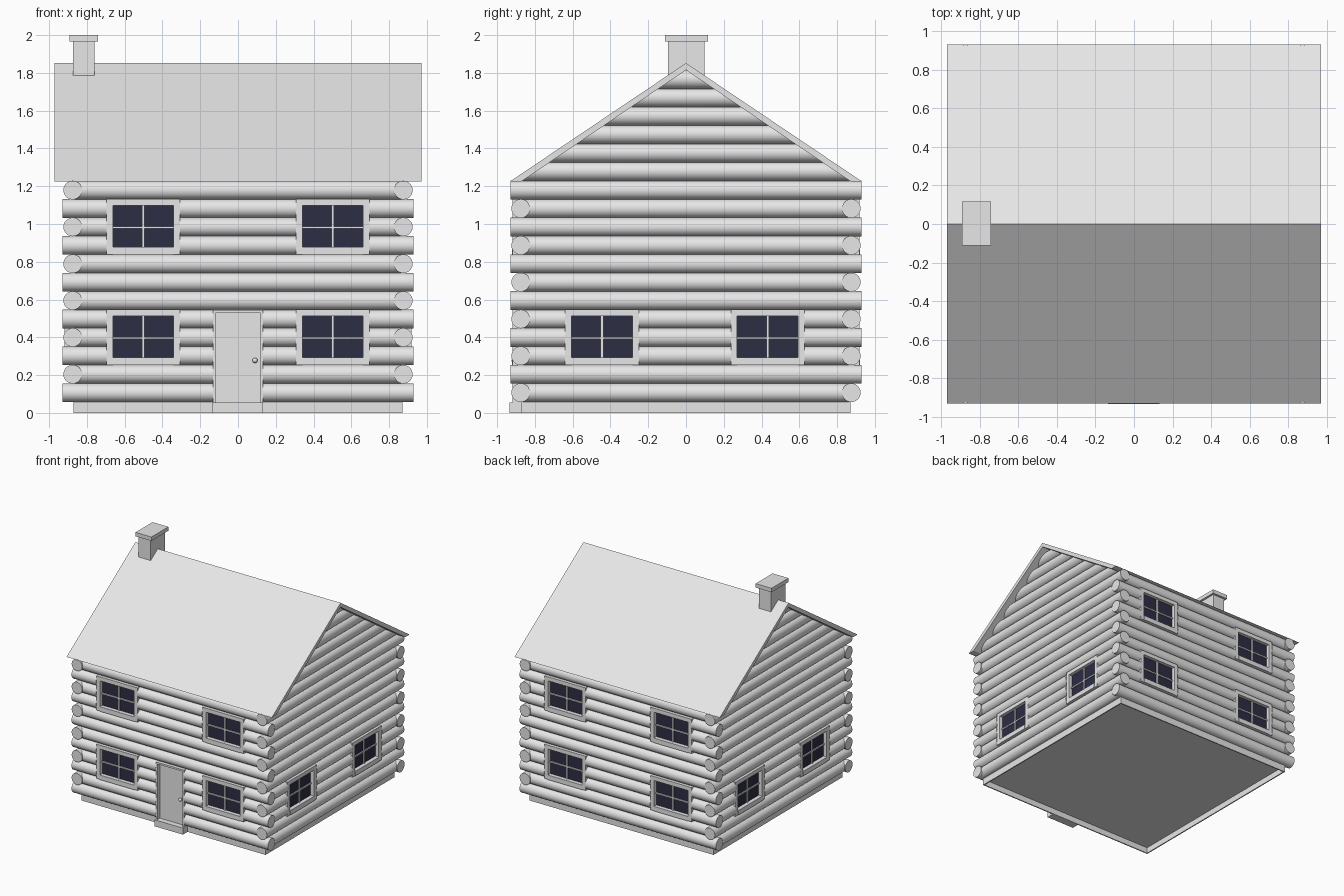
import bpy, bmesh, math
from mathutils import Matrix, Vector

if "Cube" in bpy.data.objects:
    bpy.data.objects.remove(bpy.data.objects["Cube"], do_unlink=True)

WALL = 0.875            # distance of log axes from the centre
STEP, R = 0.0975, 0.0495
BASE = 0.107            # height of the lowest log axis
ROOF_X = 0.972
APEX_IN, EAVE_IN, EAVE_Z = 1.815, 0.872, 1.225


def material(name, rgb):
    m = bpy.data.materials.new(name)
    m.use_nodes = True
    m.diffuse_color = (*rgb, 1)
    m.node_tree.nodes["Principled BSDF"].inputs["Base Color"].default_value = (*rgb, 1)
    return m


GREY = material("pale grey", (0.8, 0.8, 0.8))
NAVY = material("dark navy glass", (0.026, 0.026, 0.06))


def finish(name, bm, mat=GREY, turn=0, smooth=False):
    """Turn a bmesh into an object, rotated about z by quarter turns."""
    bmesh.ops.rotate(bm, verts=bm.verts, cent=(0, 0, 0),
                     matrix=Matrix.Rotation(turn * math.pi / 2, 3, 'Z'))
    bmesh.ops.recalc_face_normals(bm, faces=bm.faces)
    me = bpy.data.meshes.new(name)
    bm.to_mesh(me)
    bm.free()
    me.materials.append(mat)
    ob = bpy.data.objects.new(name, me)
    bpy.context.collection.objects.link(ob)
    if smooth:
        bpy.ops.object.select_all(action='DESELECT')
        ob.select_set(True)
        bpy.context.view_layer.objects.active = ob
        bpy.ops.object.shade_smooth_by_angle(angle=math.radians(35))
    return ob


def add_box(bm, x, y, z):
    size = [b - a for a, b in (x, y, z)]
    mid = [(a + b) / 2 for a, b in (x, y, z)]
    bmesh.ops.create_cube(bm, size=1, matrix=Matrix.Translation(mid) @ Matrix.Diagonal((*size, 1)))


def box(name, x, y, z, mat=GREY):
    bm = bmesh.new()
    add_box(bm, x, y, z)
    return finish(name, bm, mat)


def add_log(bm, u0, u1, z):
    m = Matrix.Translation(((u0 + u1) / 2, -WALL, z)) @ Matrix.Rotation(math.pi / 2, 4, 'Y')
    bmesh.ops.create_cone(bm, cap_ends=True, segments=28, radius1=R, radius2=R,
                          depth=u1 - u0, matrix=m)


def log_wall(name, turn, openings, long_row):
    """Twelve logs, alternately long and short, interrupted by openings."""
    bm = bmesh.new()
    for row in range(12):
        end = 0.93 if row % 2 == long_row else WALL
        start = -end
        for u0, u1, first, last in sorted(openings):
            if first <= row <= last:
                add_log(bm, start, u0, BASE + row * STEP)
                start = u1
        add_log(bm, start, end, BASE + row * STEP)
    finish(name, bm, turn=turn, smooth=True)


def gable(name, turn):
    """Logs above the eaves, trimmed to the underside of the roof."""
    bm = bmesh.new()
    for row in range(12, 18):
        add_log(bm, -WALL, WALL, BASE + row * STEP)
    for side in (-1, 1):
        normal = Vector((side * (APEX_IN - EAVE_Z), 0, EAVE_IN))
        cut = bmesh.ops.bisect_plane(bm, geom=bm.verts[:] + bm.edges[:] + bm.faces[:],
                                     plane_co=(0, 0, APEX_IN), plane_no=normal,
                                     clear_outer=True)
        edges = [e for e in cut["geom_cut"] if isinstance(e, bmesh.types.BMEdge)]
        bmesh.ops.holes_fill(bm, edges=edges, sides=0)
    finish(name, bm, turn=turn, smooth=True)


def window(name, turn, u0, u1, first, last):
    """Casing, sill, glazing bars and glass filling one opening."""
    z0 = BASE + first * STEP - R
    z1 = BASE + last * STEP + R
    mid, inset = (u0 + u1) / 2, 0.034
    deep, face, bar = -0.83, -0.918, -0.897
    gz0, gz1 = z0 + 0.04, z1 - inset
    bm = bmesh.new()
    add_box(bm, (u0, u0 + inset), (face, deep), (z0, z1))
    add_box(bm, (u1 - inset, u1), (face, deep), (z0, z1))
    add_box(bm, (u0 + inset, u1 - inset), (face, deep), (gz1, z1))
    add_box(bm, (u0 + inset, u1 - inset), (face - 0.004, deep), (z0, gz0))
    add_box(bm, (mid - 0.007, mid + 0.007), (bar, deep), (gz0, gz1))
    gm = (gz0 + gz1) / 2 - 0.006
    add_box(bm, (u0 + inset, u1 - inset), (bar, deep), (gm - 0.006, gm + 0.006))
    finish(name + "_frame", bm, turn=turn)
    bm = bmesh.new()
    add_box(bm, (u0 + inset, u1 - inset), (-0.888, -0.88), (gz0, gz1))
    finish(name + "_glass", bm, NAVY, turn)


# Walls and windows
upper = [(s - 0.195, s + 0.195, 8, 10) for s in (-0.502, 0.502)]
lower = [(s - 0.195, s + 0.195, 2, 4) for s in (-0.502, 0.502)]
sides = [(s - 0.195, s + 0.195, 2, 4) for s in (-0.445, 0.432)]
door_hole = [(-0.132, 0.132, 0, 4)]
walls = {"front": (0, upper + lower, door_hole, 0),
         "left": (1, sides, [], 1),
         "back": (2, upper + lower, [], 0),
         "right": (3, sides, [], 1)}
for side, (turn, panes, extra, long_row) in walls.items():
    log_wall(side + "_log_wall", turn, panes + extra, long_row)
    for i, hole in enumerate(panes):
        window(f"{side}_window_{i + 1}", turn, *hole)
    if long_row:
        gable(side + "_gable", turn)

# Door with frame, knob and step
bm = bmesh.new()
for s in (-1, 1):
    add_box(bm, sorted((s * 0.119, s * 0.132)), (-0.918, -0.83), (0.055, 0.545))
add_box(bm, (-0.119, 0.119), (-0.918, -0.83), (0.53, 0.545))
finish("door_frame", bm)
box("door", (-0.119, 0.119), (-0.887, -0.84), (0.055, 0.53))
bm = bmesh.new()
bmesh.ops.create_uvsphere(bm, u_segments=16, v_segments=10, radius=0.014,
                          matrix=Matrix.Translation((0.09, -0.91, 0.278)))
bmesh.ops.create_cone(bm, cap_ends=True, segments=12, radius1=0.006, radius2=0.006, depth=0.03,
                      matrix=Matrix.Translation((0.09, -0.895, 0.278))
                      @ Matrix.Rotation(math.pi / 2, 4, 'X'))
finish("door_knob", bm, smooth=True)
box("door_step", (-0.135, 0.132), (-0.935, -0.872), (0, 0.056))

# Foundation ring and floor
bm = bmesh.new()
for s in (-1, 1):
    add_box(bm, (-0.872, 0.872), sorted((s * 0.862, s * 0.872)), (0, 0.065))
    add_box(bm, sorted((s * 0.862, s * 0.872)), (-0.862, 0.862), (0, 0.065))
finish("foundation", bm)
box("floor", (-0.862, 0.862), (-0.862, 0.862), (0.05, 0.065))

# Roof: chevron profile extruded along x
bm = bmesh.new()
profile = [(-0.932, EAVE_Z), (0, 1.852), (0.932, EAVE_Z),
           (EAVE_IN, EAVE_Z), (0, APEX_IN), (-EAVE_IN, EAVE_Z)]
face = bm.faces.new([bm.verts.new((-ROOF_X, y, z)) for y, z in profile])
out = bmesh.ops.extrude_face_region(bm, geom=[face])
bmesh.ops.translate(bm, vec=(2 * ROOF_X, 0, 0),
                    verts=[v for v in out["geom"] if isinstance(v, bmesh.types.BMVert)])
finish("roof", bm)

# Chimney
box("chimney", (-0.873, -0.76), (-0.096, 0.098), (1.72, 1.97))
box("chimney_cap", (-0.892, -0.742), (-0.112, 0.117), (1.966, 2.0))
